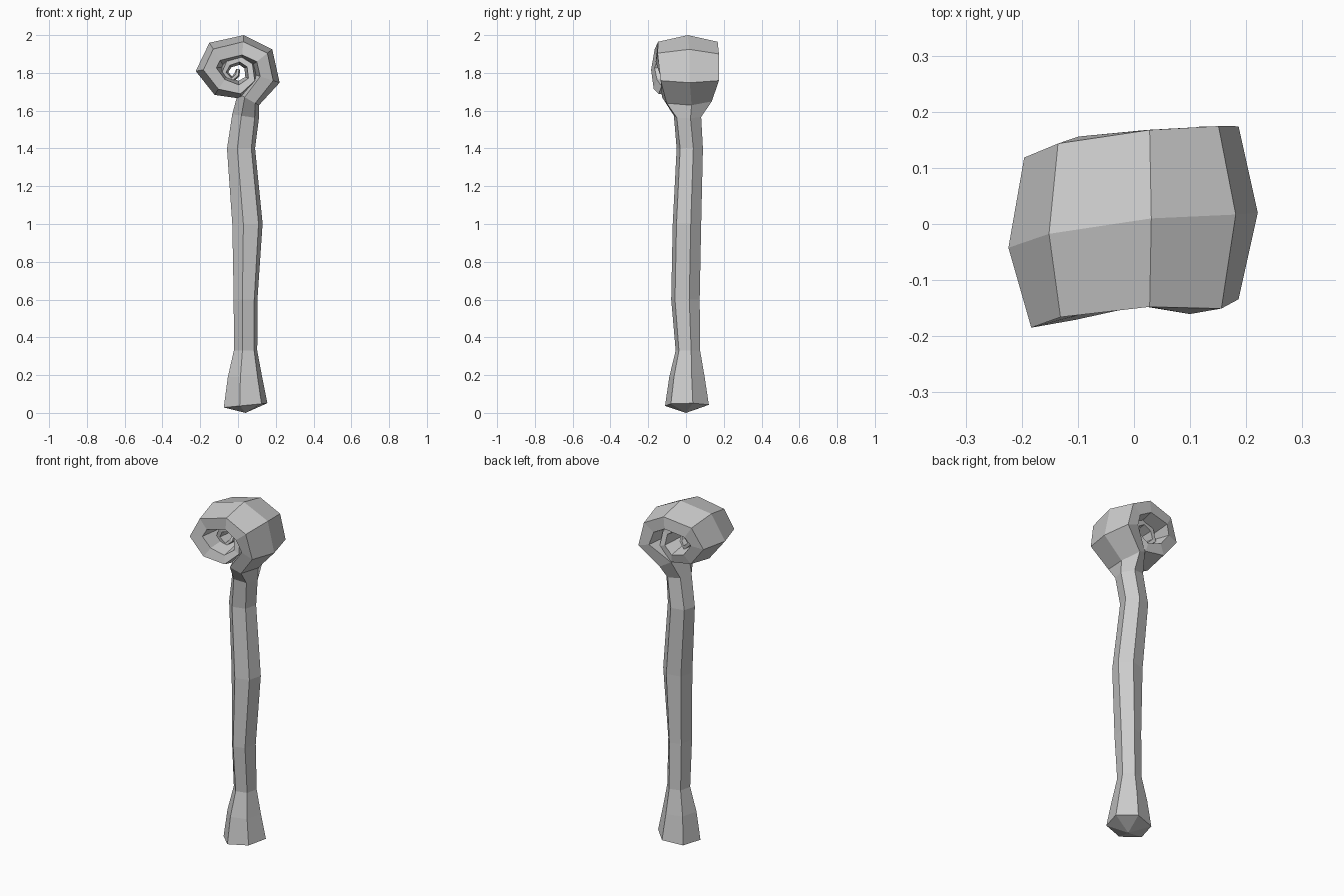
import bpy, bmesh
from math import sin, cos, radians
from mathutils import Vector

# Rings along the staff: x, y, z, half thickness, half width, roll in degrees
SHAFT = [
    (0.04, 0.005, 0.04, 0.12, 0.12, 15), (0.037, 0.005, 0.19, 0.094, 0.097, 15),
    (0.04, 0.01, 0.33, 0.064, 0.067, 15), (0.04, -0.003, 0.60, 0.065, 0.078, 15),
    (0.05, 0.005, 1.00, 0.083, 0.078, 15), (0.016, 0.02, 1.40, 0.077, 0.072, 15),
    (0.04, 0.008, 1.57, 0.073, 0.076, 12),
]
CURL = [
    (0.055, 0.005, 1.66, 0.065, 0.14, 10), (0.152, 0.02, 1.77, 0.072, 0.178, 0),
    (0.125, 0.007, 1.88, 0.072, 0.188, 3), (0.025, 0.01, 1.93, 0.07, 0.182, 0),
    (-0.115, -0.005, 1.90, 0.07, 0.179, -4), (-0.155, -0.024, 1.82, 0.07, 0.176, -6),
    (-0.09, -0.02, 1.735, 0.062, 0.165, -6), (0.01, -0.01, 1.71, 0.048, 0.15, -4),
    (0.072, 0.0, 1.765, 0.036, 0.135, 0), (0.062, 0.0, 1.84, 0.032, 0.12, 0),
    (0.01, 0.0, 1.873, 0.030, 0.11, 0), (-0.052, 0.0, 1.85, 0.027, 0.10, 0),
    (-0.075, 0.0, 1.80, 0.024, 0.09, 0), (-0.035, 0.0, 1.762, 0.02, 0.08, 0),
    (-0.005, 0.0, 1.79, 0.016, 0.065, 0), (0.0, 0.0, 1.82, 0.01, 0.05, 0),
]
SIDES = 6


def sweep(name, rings, foot):
    """Loft six-sided rings along a path lying in the xz plane."""
    bm = bmesh.new()
    pts = [Vector((r[0], 0, r[2])) for r in rings]
    loops = []
    for i, (x, y, z, thick, width, roll) in enumerate(rings):
        a, b = pts[max(i - 1, 0)], pts[min(i + 1, len(pts) - 1)]
        t = (b - a).normalized()
        if i == 0:
            t = Vector((-0.1, 0, 1)).normalized()
        out = Vector((t.z, 0, -t.x))
        loop = []
        for k in range(SIDES):
            ang = radians(360 * k / SIDES + roll)
            p = Vector((x, y, z)) + out * thick * cos(ang)
            p.y += width * sin(ang)
            loop.append(bm.verts.new(p))
        loops.append(loop)
    for lo, hi in zip(loops, loops[1:]):
        for k in range(SIDES):
            j = (k + 1) % SIDES
            bm.faces.new((lo[k], lo[j], hi[j], hi[k]))
    # Pointed foot and closed tip
    base = bm.verts.new(foot)
    for k in range(SIDES):
        bm.faces.new((base, loops[0][(k + 1) % SIDES], loops[0][k]))
    bm.faces.new(loops[-1])
    bmesh.ops.recalc_face_normals(bm, faces=bm.faces)
    mesh = bpy.data.meshes.new(name)
    bm.to_mesh(mesh)
    bm.free()
    obj = bpy.data.objects.new(name, mesh)
    bpy.context.collection.objects.link(obj)
    return obj


# Wooden staff: flared foot, crooked shaft and wide spiral head in one sweep
sweep("curled_staff", SHAFT + CURL, (0.04, 0, 0))
